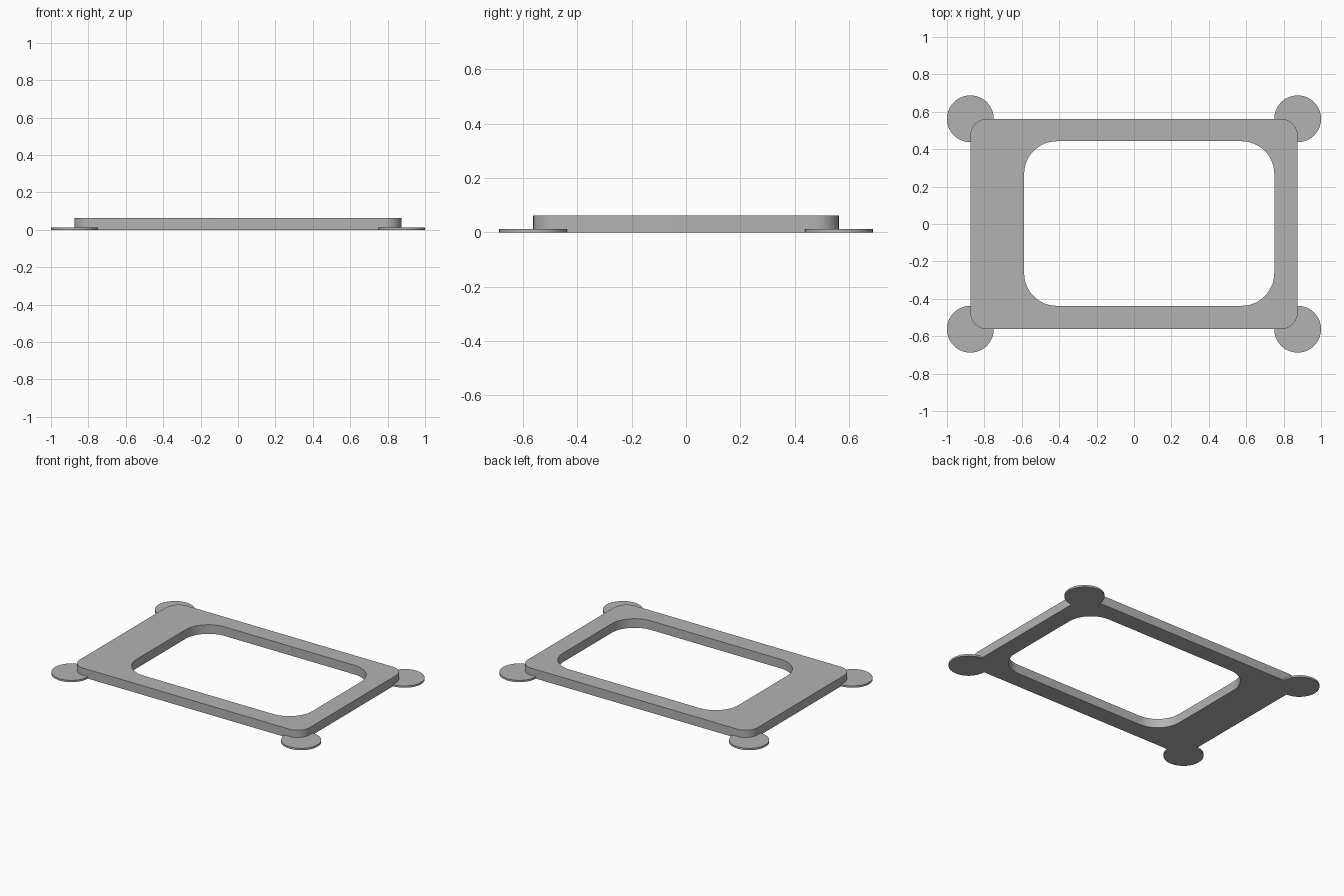
import bpy
import bmesh
from math import cos, sin, pi
from mathutils import Vector

cube = bpy.data.objects.get("Cube")
if cube:
    bpy.data.objects.remove(cube, do_unlink=True)

HALF_X, HALF_Y, HEIGHT = 0.875, 0.5625, 0.0625
PAD_RADIUS, PAD_HEIGHT = 0.125, 0.0125
STEPS = 12

grey = bpy.data.materials.new("plain grey")
grey.use_nodes = True
colour = (0.45, 0.45, 0.45, 1)
grey.diffuse_color = colour
grey.node_tree.nodes["Principled BSDF"].inputs["Base Color"].default_value = colour


def rounded_rect(x0, x1, y0, y1, radius):
    """Counter-clockwise outline with four rounded corners."""
    centres = [(x1 - radius, y1 - radius), (x0 + radius, y1 - radius),
               (x0 + radius, y0 + radius), (x1 - radius, y0 + radius)]
    points = []
    for corner, (cx, cy) in enumerate(centres):
        for i in range(STEPS + 1):
            a = (corner + i / STEPS) * pi / 2
            points.append((cx + radius * cos(a), cy + radius * sin(a)))
    return points


def finish(name, bm):
    """Turn a bmesh into a shaded, coloured object."""
    bmesh.ops.recalc_face_normals(bm, faces=bm.faces)
    mesh = bpy.data.meshes.new(name)
    bm.to_mesh(mesh)
    bm.free()
    mesh.materials.append(grey)
    obj = bpy.data.objects.new(name, mesh)
    bpy.context.collection.objects.link(obj)
    bpy.ops.object.select_all(action="DESELECT")
    obj.select_set(True)
    bpy.context.view_layer.objects.active = obj
    bpy.ops.object.shade_smooth_by_angle(angle=pi / 6)
    return obj


# Flat frame: four matching rings joined into a closed band
outer = rounded_rect(-HALF_X, HALF_X, -HALF_Y, HALF_Y, 0.09)
inner = rounded_rect(-0.5875, 0.75, -0.4375, 0.4425, 0.175)
bm = bmesh.new()
rings = [[bm.verts.new((x, y, z)) for x, y in outline]
         for outline, z in ((outer, 0), (outer, HEIGHT), (inner, HEIGHT), (inner, 0))]
count = len(outer)
for r in range(4):
    a, b = rings[r], rings[(r + 1) % 4]
    for i in range(count):
        j = (i + 1) % count
        bm.faces.new((a[i], a[j], b[j], b[i]))
finish("frame", bm)

# Thin round pads under the corners
for side, sx in (("right", -1), ("left", 1)):
    for end, sy in (("front", -1), ("back", 1)):
        bm = bmesh.new()
        bmesh.ops.create_cone(bm, cap_ends=True, segments=64, radius1=PAD_RADIUS,
                              radius2=PAD_RADIUS, depth=PAD_HEIGHT)
        bmesh.ops.translate(bm, verts=bm.verts,
                            vec=Vector((sx * HALF_X, sy * HALF_Y, PAD_HEIGHT / 2)))
        finish(f"{end}_{side}_pad", bm)
